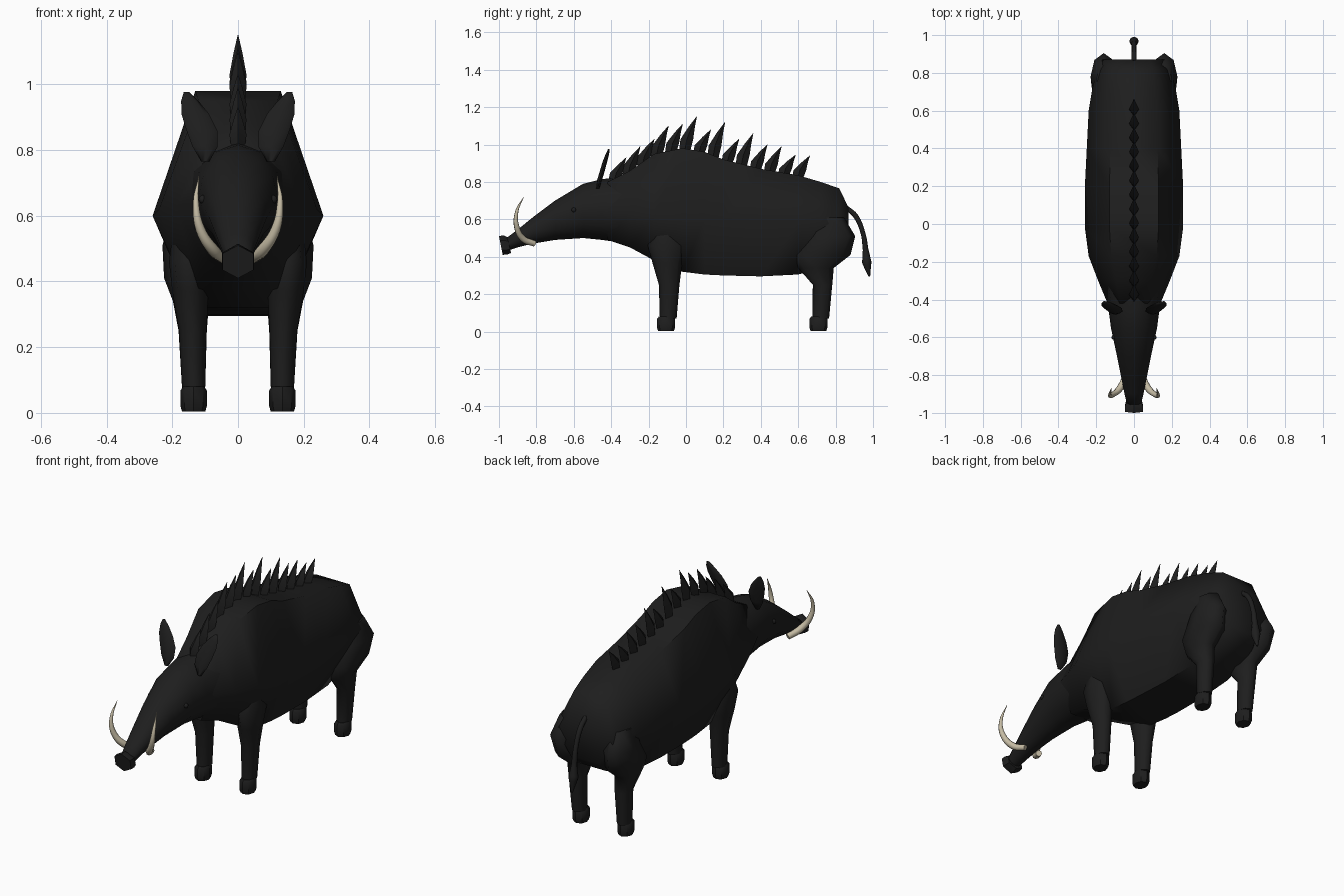
import bpy, bmesh, math
from mathutils import Vector

cube = bpy.data.objects.get("Cube")
if cube:
    bpy.data.objects.remove(cube, do_unlink=True)


def material(name, color):
    m = bpy.data.materials.new(name)
    m.use_nodes = True
    m.diffuse_color = (*color, 1)
    bsdf = next(n for n in m.node_tree.nodes if n.type == 'BSDF_PRINCIPLED')
    bsdf.inputs["Base Color"].default_value = (*color, 1)
    return m


HIDE = material("black hide", (0.013, 0.013, 0.013))
IVORY = material("ivory", (0.56, 0.50, 0.37))


def loft(name, rings, mat=HIDE, angle=65):
    """Skin a list of point rings and cap both ends."""
    bm = bmesh.new()
    loops = [[bm.verts.new(p) for p in ring] for ring in rings]
    n = len(loops[0])
    for a, b in zip(loops, loops[1:]):
        for i in range(n):
            j = (i + 1) % n
            bm.faces.new((a[i], a[j], b[j], b[i]))
    bm.faces.new(loops[0])
    bm.faces.new(loops[-1])
    bmesh.ops.recalc_face_normals(bm, faces=bm.faces[:])
    me = bpy.data.meshes.new(name)
    bm.to_mesh(me)
    bm.free()
    me.shade_smooth()
    me.set_sharp_from_angle(angle=math.radians(angle))
    me.materials.append(mat)
    ob = bpy.data.objects.new(name, me)
    bpy.context.collection.objects.link(ob)
    return ob


def upright_ring(y, top, bottom, mid, half, n, turn=0.0, lean=0.0):
    """Ring facing along y, with its widest point at height mid."""
    pts = []
    peak = 1 if turn else math.sin(math.pi / 3) if n == 6 else 1
    for i in range(n):
        a = 2 * math.pi * i / n + turn
        s = math.sin(a) / peak
        z = mid + s * (top - mid if s > 0 else mid - bottom)
        pts.append((half * math.cos(a), y + lean * s, z))
    return pts


def flat_ring(x, y, z, rx, ry, n=8):
    return [(x + rx * math.cos(2 * math.pi * i / n),
             y + ry * math.sin(2 * math.pi * i / n), z) for i in range(n)]


def tube(name, points, mat, depth):
    """Tapered tube; each point is x, y, z, relative radius."""
    cu = bpy.data.curves.new(name, 'CURVE')
    cu.dimensions = '3D'
    cu.bevel_depth = depth
    cu.bevel_resolution = 2
    cu.resolution_u = 6
    cu.use_fill_caps = True
    sp = cu.splines.new('BEZIER')
    sp.bezier_points.add(len(points) - 1)
    for bp, (x, y, z, r) in zip(sp.bezier_points, points):
        bp.co = (x, y, z)
        bp.radius = r
        bp.handle_left_type = bp.handle_right_type = 'AUTO'
    cu.materials.append(mat)
    ob = bpy.data.objects.new(name, cu)
    bpy.context.collection.objects.link(ob)


# Six-sided trunk: y, top, bottom, widest height, half width
trunk = [(-0.42, 0.80, 0.49, 0.65, 0.14), (-0.3, 0.86, 0.45, 0.63, 0.19),
         (-0.17, 0.95, 0.38, 0.62, 0.24), (-0.02, 0.98, 0.32, 0.60, 0.26),
         (0.1, 0.96, 0.305, 0.60, 0.26), (0.2, 0.92, 0.30, 0.60, 0.26),
         (0.4, 0.87, 0.295, 0.59, 0.25), (0.6, 0.835, 0.305, 0.58, 0.24),
         (0.72, 0.80, 0.335, 0.58, 0.22), (0.82, 0.765, 0.375, 0.57, 0.195),
         (0.87, 0.66, 0.43, 0.55, 0.17)]
loft("body", [upright_ring(*r, 6) for r in trunk])

# Head tapering into the snout
head = [(-0.3, 0.83, 0.47, 0.64, 0.16), (-0.45, 0.815, 0.49, 0.65, 0.135),
        (-0.55, 0.79, 0.50, 0.65, 0.122), (-0.7, 0.70, 0.49, 0.60, 0.09),
        (-0.82, 0.61, 0.47, 0.54, 0.066), (-0.9, 0.545, 0.45, 0.50, 0.05),
        (-0.96, 0.50, 0.43, 0.465, 0.036)]
loft("head", [upright_ring(*r, 12) for r in head])
nose = [(-0.945, 0.505, 0.42, 0.46, 0.05), (-0.965, 0.515, 0.412, 0.46, 0.056),
        (-0.99, 0.51, 0.41, 0.46, 0.054)]
loft("nose", [upright_ring(*r, 6, math.pi / 6, -0.01) for r in nose], angle=40)

# Profiles up the height: x, y, z, half width, half depth
front_leg = [(0.15, -0.10, 0.54, 0.05, 0.07), (0.15, -0.10, 0.46, 0.06, 0.105),
             (0.145, -0.10, 0.37, 0.055, 0.08), (0.138, -0.09, 0.25, 0.042, 0.055),
             (0.135, -0.095, 0.07, 0.035, 0.045)]
hind_leg = [(0.15, 0.765, 0.61, 0.05, 0.08), (0.16, 0.78, 0.51, 0.07, 0.125),
            (0.15, 0.73, 0.41, 0.075, 0.15), (0.143, 0.695, 0.34, 0.055, 0.095),
            (0.138, 0.73, 0.25, 0.043, 0.052), (0.135, 0.72, 0.07, 0.035, 0.045)]
hoof = [(0.080, 0.8), (0.068, 1.0), (0.02, 1.0), (0.004, 0.88)]
ear = [(0.10, -0.472, 0.765, 0.012, 0.008), (0.10, -0.462, 0.81, 0.038, 0.013),
       (0.11, -0.447, 0.86, 0.047, 0.013), (0.13, -0.433, 0.91, 0.042, 0.012),
       (0.147, -0.42, 0.95, 0.026, 0.009), (0.157, -0.412, 0.977, 0.008, 0.004)]
tusk = [(0.045, -0.81, 0.47, 0.9), (0.075, -0.87, 0.495, 1.0),
        (0.115, -0.905, 0.56, 0.8), (0.128, -0.905, 0.64, 0.5),
        (0.119, -0.868, 0.72, 0.06)]

for side, s in (("left", 1), ("right", -1)):
    def mirrored(profile):
        return [(s * p[0], *p[1:]) for p in profile]

    for name, profile, angle in (("front_leg", front_leg, 65),
                                 ("hind_leg", hind_leg, 65), ("ear", ear, 80)):
        loft(f"{side}_{name}", [flat_ring(*p) for p in mirrored(profile)], angle=angle)
    for name, y in (("front_hoof", -0.107), ("hind_hoof", 0.708)):
        loft(f"{side}_{name}", [flat_ring(s * 0.135, y, z, 0.04 * k, 0.048 * k)
                                for z, k in hoof], angle=40)
    tube(f"{side}_tusk", mirrored(tusk), IVORY, 0.018)
    # Small round eye
    loft(f"{side}_eye", [flat_ring(s * 0.107, -0.6, 0.65 + 0.013 * math.sin(t),
                                   0.013 * math.cos(t), 0.013 * math.cos(t))
                         for t in (-1.4, -0.7, 0, 0.7, 1.4)])

# Tail with a tuft at the end
tube("tail", [(0, 0.86, 0.66, 0.5), (0, 0.905, 0.62, 0.55), (0, 0.945, 0.53, 0.5),
              (0, 0.96, 0.44, 0.6), (0, 0.967, 0.37, 1.0), (0, 0.98, 0.295, 0.2)],
     HIDE, 0.025)

# Row of back-swept bristles along the spine
tips = [0.93, 0.99, 1.03, 1.10, 1.11, 1.15, 1.08, 1.12, 1.03, 1.06, 1.00, 0.99, 0.945, 0.94]


def spine_height(y):
    for a, b in zip(trunk, trunk[1:]):
        if y <= b[0]:
            t = max(0, (y - a[0]) / (b[0] - a[0]))
            return a[1] + t * (b[1] - a[1])
    return trunk[-1][1]


for i, tip in enumerate(tips):
    y = -0.385 + i * 0.0755
    base = spine_height(y) - 0.015
    rise = tip - base
    loft(f"bristle_{i + 1}", [
        flat_ring(0, y, base, 0.02, 0.03, 4),
        flat_ring(0, y + 0.012, base + 0.35 * rise, 0.026, 0.034, 4),
        flat_ring(0, y + 0.038, base + 0.7 * rise, 0.014, 0.017, 4),
        flat_ring(0, y + 0.065, tip, 0.001, 0.001, 4)], angle=40)
